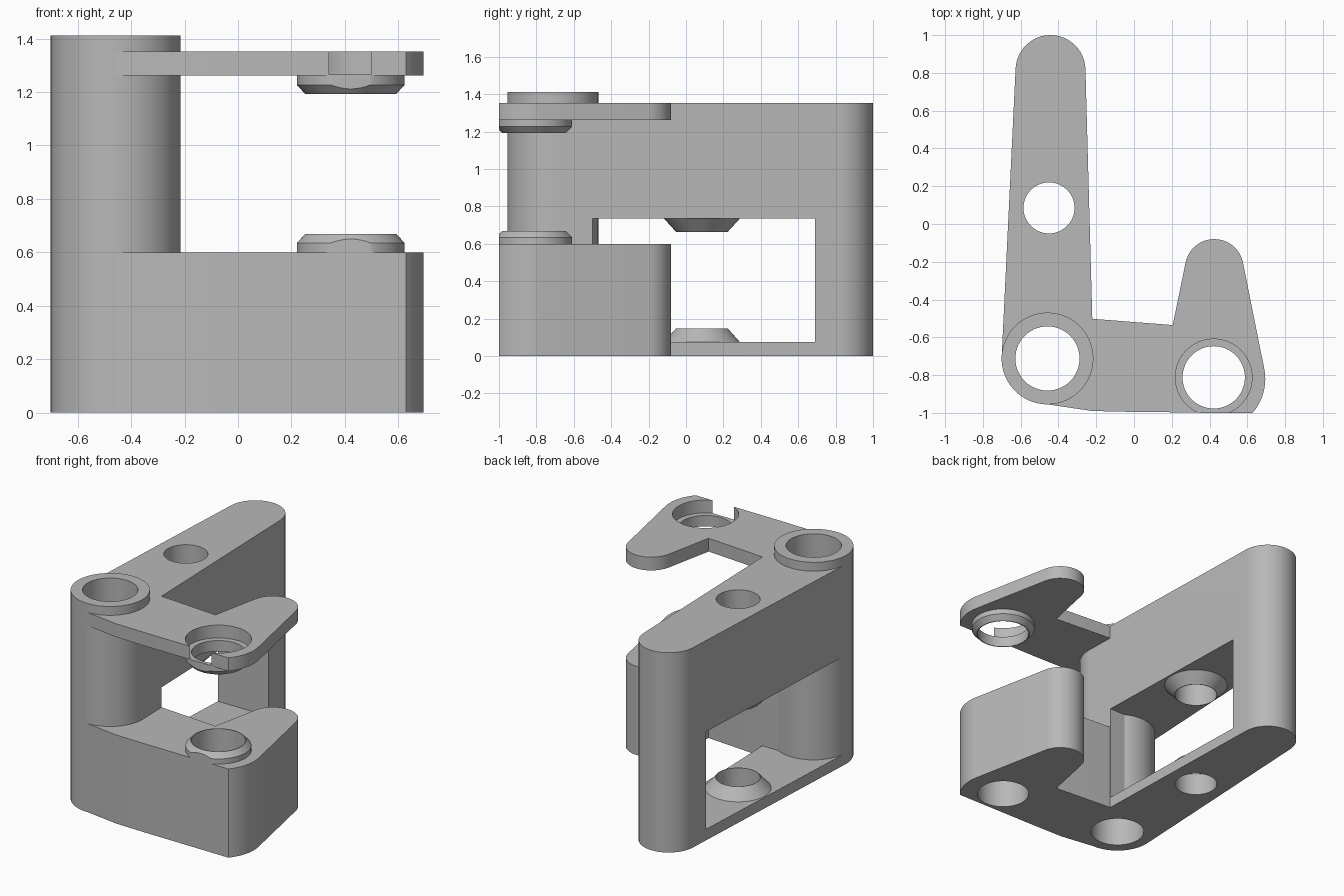
import bpy, bmesh
from math import cos, sin, radians, pi

if "Cube" in bpy.data.objects:
    bpy.data.objects.remove(bpy.data.objects["Cube"], do_unlink=True)

grey = bpy.data.materials.new("plain grey")
grey.use_nodes = True
GREY = (0.48, 0.48, 0.48, 1)
grey.diffuse_color = GREY
grey.node_tree.nodes["Principled BSDF"].inputs["Base Color"].default_value = GREY

POST = (-0.458, -0.712)     # hinge post centre
PEG = (0.422, -0.812)       # peg on the links
ARM_HOLE = (-0.45, 0.085)
TOP = 1.352


def make(name, bm):
    bmesh.ops.recalc_face_normals(bm, faces=bm.faces)
    me = bpy.data.meshes.new(name)
    bm.to_mesh(me)
    bm.free()
    me.materials.append(grey)
    ob = bpy.data.objects.new(name, me)
    bpy.context.collection.objects.link(ob)
    return ob


def arc(centre, r, a0, a1, n=24):
    angles = [radians(a0 + (a1 - a0) * i / n) for i in range(n + 1)]
    return [(centre[0] + r * cos(a), centre[1] + r * sin(a)) for a in angles]


def prism(name, outline, z0, z1):
    bm = bmesh.new()
    face = bm.faces.new([bm.verts.new((x, y, z0)) for x, y in outline])
    grown = bmesh.ops.extrude_face_region(bm, geom=[face], use_keep_orig=True)
    up = [g for g in grown["geom"] if isinstance(g, bmesh.types.BMVert)]
    bmesh.ops.translate(bm, verts=up, vec=(0, 0, z1 - z0))
    return make(name, bm)


def rod(name, centre, r, z0, z1):
    return prism(name, arc(centre, r, 0, 360, 72)[:-1], z0, z1)


def ring(name, centre, profile, n=72):
    # revolve a closed (radius, height) profile
    bm = bmesh.new()
    loops = []
    for i in range(n):
        a = 2 * pi * i / n
        loops.append([bm.verts.new((centre[0] + r * cos(a), centre[1] + r * sin(a), z))
                      for r, z in profile])
    k = len(profile)
    for i in range(n):
        a, b = loops[i], loops[(i + 1) % n]
        for j in range(k):
            bm.faces.new((a[j], b[j], b[(j + 1) % k], a[(j + 1) % k]))
    return make(name, bm)


def cut(ob, *cutters):
    for c in cutters:
        c.hide_render = True
        mod = ob.modifiers.new("cut", "BOOLEAN")
        mod.operation = "DIFFERENCE"
        mod.solver = "EXACT"
        mod.object = c
    dg = bpy.context.evaluated_depsgraph_get()
    result = bpy.data.meshes.new_from_object(ob.evaluated_get(dg))
    ob.modifiers.clear()
    ob.data = result


# Cutters
post_bore = rod("post_bore_cutter", POST, 0.17, -0.1, 1.6)
peg_bore = rod("peg_bore_cutter", PEG, 0.165, -0.1, 1.6)
arm_bore = rod("arm_bore_cutter", ARM_HOLE, 0.135, -0.1, 1.6)
socket = rod("socket_cutter", PEG, 0.203, 1.265, 1.6)
front_trim = prism("front_trim_cutter", [(-1, -1.5), (1, -1.5), (1, -1), (-1, -1)], -0.1, 1.6)
window = prism("window_cutter", [(-1, -0.75), (POST[0], -0.75), (POST[0], -0.5),
                                 (0, -0.5), (0, 0.69), (-1, 0.69)], 0.075, 0.735)

# Hinge post
post = rod("post", POST, 0.243, 0, 1.412)
cut(post, post_bore)

# Long tapered arm with window
arm = prism("arm", [(-0.701, POST[1]), (-0.215, POST[1])]
            + arc((-0.442, 0.815), 0.185, 2, 178), 0, TOP)
cut(arm, window, post_bore, arm_bore)

# Side links: thick below, thin plate above
link_outline = ([(POST[0], -0.955), (-0.22, -0.99), (0, -0.995)]
                + arc((0.42, -0.82), 0.275, -41, 13, 12)
                + arc((0.425, -0.235), 0.155, 12, 168)
                + [(0.205, -0.535), (-0.22, -0.502), (POST[0], -0.502)])
lower_link = prism("lower_link", link_outline, 0, 0.6)
cut(lower_link, post_bore, peg_bore, front_trim)
upper_link = prism("upper_link", link_outline, 1.262, TOP)
cut(upper_link, post_bore, peg_bore, socket, front_trim)

# Chamfered pegs on the links
parts = [post, arm, lower_link, upper_link]
for name, z in (("lower_peg", 0.6), ("upper_peg", 1.192)):
    if name == "lower_peg":
        profile = [(0.165, z), (0.202, z), (0.202, z + 0.035), (0.17, z + 0.069), (0.165, z + 0.069)]
    else:
        profile = [(0.165, z), (0.17, z), (0.202, z + 0.035), (0.202, z + 0.072), (0.165, z + 0.072)]
    peg = ring(name, PEG, profile)
    cut(peg, front_trim)
    parts.append(peg)

# Conical bosses inside the window
for name, base, tip in (("lower_boss", 0.075, 0.148), ("upper_boss", 0.735, 0.664)):
    parts.append(ring(name, ARM_HOLE, [(0.135, base), (0.203, base), (0.138, tip), (0.135, tip)]))

# Remove helpers, then shade
for c in (post_bore, peg_bore, arm_bore, socket, front_trim, window):
    bpy.data.objects.remove(c, do_unlink=True)
bpy.ops.object.select_all(action="DESELECT")
for ob in parts:
    ob.select_set(True)
bpy.context.view_layer.objects.active = arm
bpy.ops.object.shade_smooth_by_angle(angle=radians(25))
